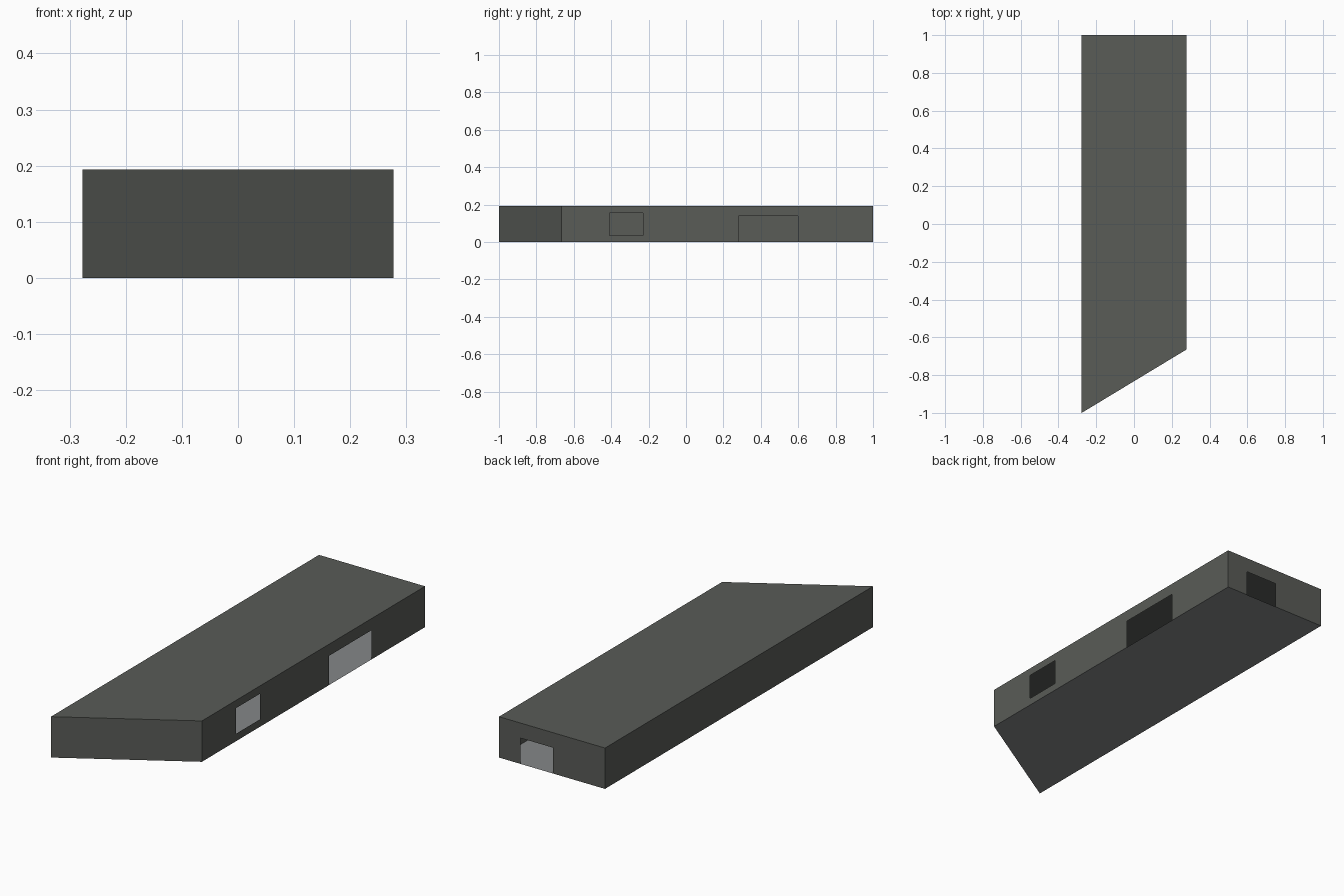
import bpy

if "Cube" in bpy.data.objects:
    bpy.data.objects.remove(bpy.data.objects["Cube"])

HEIGHT = 0.193
X, Y_BACK, Y_LEFT, Y_RIGHT = 0.277, 1.0, -1.0, -0.665


def material(name, rgb):
    m = bpy.data.materials.new(name)
    m.diffuse_color = (*rgb, 1)
    m.use_nodes = True
    m.node_tree.nodes["Principled BSDF"].inputs["Base Color"].default_value = m.diffuse_color
    return m


wall_grey = material("dark wall grey", (0.100, 0.106, 0.096))
floor_grey = material("light floor grey", (0.232, 0.243, 0.247))


def add_object(name, verts, faces, mat):
    mesh = bpy.data.meshes.new(name)
    mesh.from_pydata(verts, [], faces)
    mesh.materials.append(mat)
    mesh.update()
    bpy.context.collection.objects.link(bpy.data.objects.new(name, mesh))


def add_wall(name, start, end, openings=()):
    """Thin wall from start to end; openings are (from, to, bottom, top),
    with from/to as fractions of the wall length."""
    us = sorted({0, 1, *(u for o in openings for u in o[:2])})
    zs = sorted({0, HEIGHT, *(z for o in openings for z in o[2:])})
    verts = [(start[0] + (end[0] - start[0]) * u,
              start[1] + (end[1] - start[1]) * u, z) for z in zs for u in us]
    n, faces = len(us), []
    for j in range(len(zs) - 1):
        for i in range(n - 1):
            u, z = (us[i] + us[i + 1]) / 2, (zs[j] + zs[j + 1]) / 2
            if any(a < u < b and c < z < d for a, b, c, d in openings):
                continue
            k = j * n + i
            faces.append((k, k + 1, k + n + 1, k + n))
    add_object(name, verts, faces, wall_grey)


# Room outline, counter-clockwise from above so walls face outwards
front_left, front_right = (-X, Y_LEFT), (X, Y_RIGHT)
back_right, back_left = (X, Y_BACK), (-X, Y_BACK)
outline = [front_left, front_right, back_right, back_left]

# Floor and ceiling
add_object("floor", [(x, y, 0) for x, y in outline], [(0, 1, 2, 3)], floor_grey)
add_object("ceiling", [(x, y, HEIGHT) for x, y in outline], [(0, 1, 2, 3)], wall_grey)


# Walls: window and wide doorway on the right, doorway at the back
def along_right(y):
    return (y - Y_RIGHT) / (Y_BACK - Y_RIGHT)


def along_back(x):
    return (X - x) / (2 * X)


add_wall("slanted_front_wall", front_left, front_right)
add_wall("right_wall", front_right, back_right, [
    (along_right(-0.41), along_right(-0.23), 0.035, 0.156),
    (along_right(0.282), along_right(0.599), 0.0, 0.138)])
add_wall("back_wall", back_right, back_left, [
    (along_back(0.164), along_back(-0.005), 0.0, 0.122)])
add_wall("left_wall", back_left, front_left)
